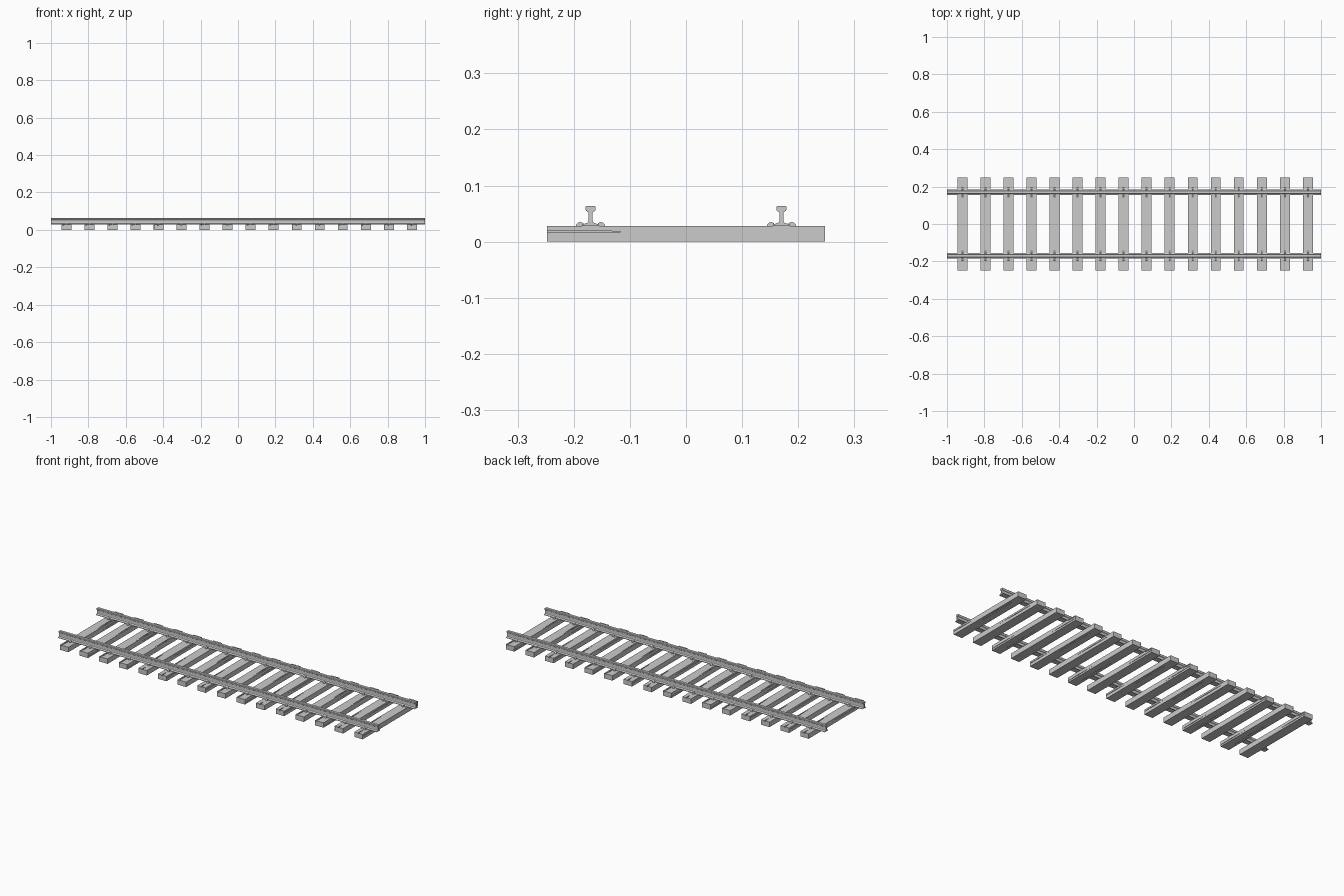
import bpy, bmesh, random
from mathutils import Vector

if "Cube" in bpy.data.objects:
    bpy.data.objects.remove(bpy.data.objects["Cube"])

random.seed(4)
LENGTH, WIDTH, HEIGHT = 0.496, 0.053, 0.028
GAUGE, COUNT, FIRST, STEP = 0.17, 16, -0.917, 0.1231


def mesh_object(name, bm):
    bmesh.ops.recalc_face_normals(bm, faces=bm.faces)
    me = bpy.data.meshes.new(name)
    bm.to_mesh(me)
    bm.free()
    ob = bpy.data.objects.new(name, me)
    bpy.context.collection.objects.link(ob)
    return ob


def crack(bm, a, b, across, w, depth):
    """Thin tapering diamond from a to b, sunk into the surface by depth."""
    a, b, across = Vector(a), Vector(b), Vector(across)
    sink = Vector((0, 0, 1)) if across.x else Vector((1, 0, 0))
    mid = a.lerp(b, 0.45)
    ring = [a + across * w * 0.3, mid + across * w, b, mid - across * w, a - across * w * 0.3]
    top = [bm.verts.new(p + sink * depth) for p in ring]
    low = [bm.verts.new(p - sink * depth) for p in ring]
    bm.faces.new(top)
    bm.faces.new(low[::-1])
    for i in range(5):
        j = (i + 1) % 5
        bm.faces.new((top[i], low[i], low[j], top[j]))


def sleeper_mesh(cracks):
    bm = bmesh.new()
    bmesh.ops.create_cube(bm, size=1)
    bmesh.ops.scale(bm, vec=(WIDTH, LENGTH, HEIGHT), verts=bm.verts)
    bmesh.ops.translate(bm, vec=(0, 0, HEIGHT / 2), verts=bm.verts)
    ob = mesh_object("sleeper_source", bm)
    for c in cracks:
        bm = bmesh.new()
        crack(bm, *c)
        cutter = mesh_object("crack_cutter", bm)
        cutter.hide_render = True
        mod = ob.modifiers.new("crack", 'BOOLEAN')
        mod.operation, mod.solver, mod.object = 'DIFFERENCE', 'EXACT', cutter
    bpy.context.view_layer.update()
    me = bpy.data.meshes.new_from_object(ob.evaluated_get(bpy.context.evaluated_depsgraph_get()))
    for m in list(ob.modifiers):
        bpy.data.objects.remove(m.object)
    bpy.data.objects.remove(ob)
    return me


# Sleepers: weathered timbers with splits along the grain
X, Z, top, side = (1, 0, 0), (0, 0, 1), HEIGHT, WIDTH / 2
wood = [
    sleeper_mesh([
        ((0.019, 0.18, top), (0.019, 0.02, top), X, 0.003, 0.004),
        ((-0.017, -0.26, top), (-0.017, -0.13, top), X, 0.003, 0.004),
        ((0.003, 0.26, top), (0.003, 0.21, top), X, 0.003, 0.005),
        ((side, 0.26, 0.011), (side, 0.05, 0.011), Z, 0.0016, 0.004),
        ((side, 0.26, 0.022), (side, 0.19, 0.022), Z, 0.0016, 0.004),
        ((-side, -0.2, 0.017), (-side, 0.05, 0.017), Z, 0.0016, 0.004)]),
    sleeper_mesh([
        ((-0.021, -0.19, top), (-0.021, 0.0, top), X, 0.0025, 0.004),
        ((0.018, 0.26, top), (0.018, 0.13, top), X, 0.003, 0.004),
        ((-0.002, -0.26, top), (-0.002, -0.2, top), X, 0.003, 0.005),
        ((0.012, -0.04, 0), (0.012, 0.2, 0), X, 0.003, 0.004),
        ((side, -0.26, 0.018), (side, -0.1, 0.018), Z, 0.0016, 0.004),
        ((-side, 0.26, 0.010), (-side, 0.06, 0.010), Z, 0.0016, 0.004)]),
]
for i in range(COUNT):
    ob = bpy.data.objects.new(f"sleeper_{i + 1}", wood[i % 2])
    ob.location.x = FIRST + i * STEP
    ob.rotation_euler.z = random.choice((0, 3.14159265))
    bpy.context.collection.objects.link(ob)

# Rails: flat-bottomed section swept along x
half = [(0.015, 0.028), (0.015, 0.0305), (0.005, 0.034), (0.0035, 0.037), (0.0035, 0.052),
        (0.008, 0.055), (0.009, 0.057), (0.009, 0.062), (0.007, 0.064)]
section = half + [(-y, z) for y, z in reversed(half)]
for sgn, label in ((-1, "front"), (1, "back")):
    bm = bmesh.new()
    face = bm.faces.new([bm.verts.new((-1, sgn * GAUGE + y, z)) for y, z in section])
    ext = bmesh.ops.extrude_face_region(bm, geom=[face], use_keep_orig=True)
    bmesh.ops.translate(bm, vec=(2, 0, 0),
                        verts=[v for v in ext["geom"] if isinstance(v, bmesh.types.BMVert)])
    mesh_object(f"{label}_rail", bm)

    # Spikes: small wedge heads gripping both edges of the rail foot
    bm = bmesh.new()
    for i in range(COUNT):
        x = FIRST + i * STEP
        for d in (-1, 1):
            prof = [(0.013, 0.0275), (0.013, 0.033), (0.018, 0.035), (0.022, 0.034),
                    (0.026, 0.030), (0.026, 0.0275)]
            a, b = ([bm.verts.new((x + e, sgn * GAUGE + d * y, z)) for y, z in prof]
                    for e in (-0.005, 0.005))
            bm.faces.new(a)
            bm.faces.new(b[::-1])
            for k in range(6):
                j = (k + 1) % 6
                bm.faces.new((a[k], b[k], b[j], a[j]))
    mesh_object(f"{label}_rail_spikes", bm)
